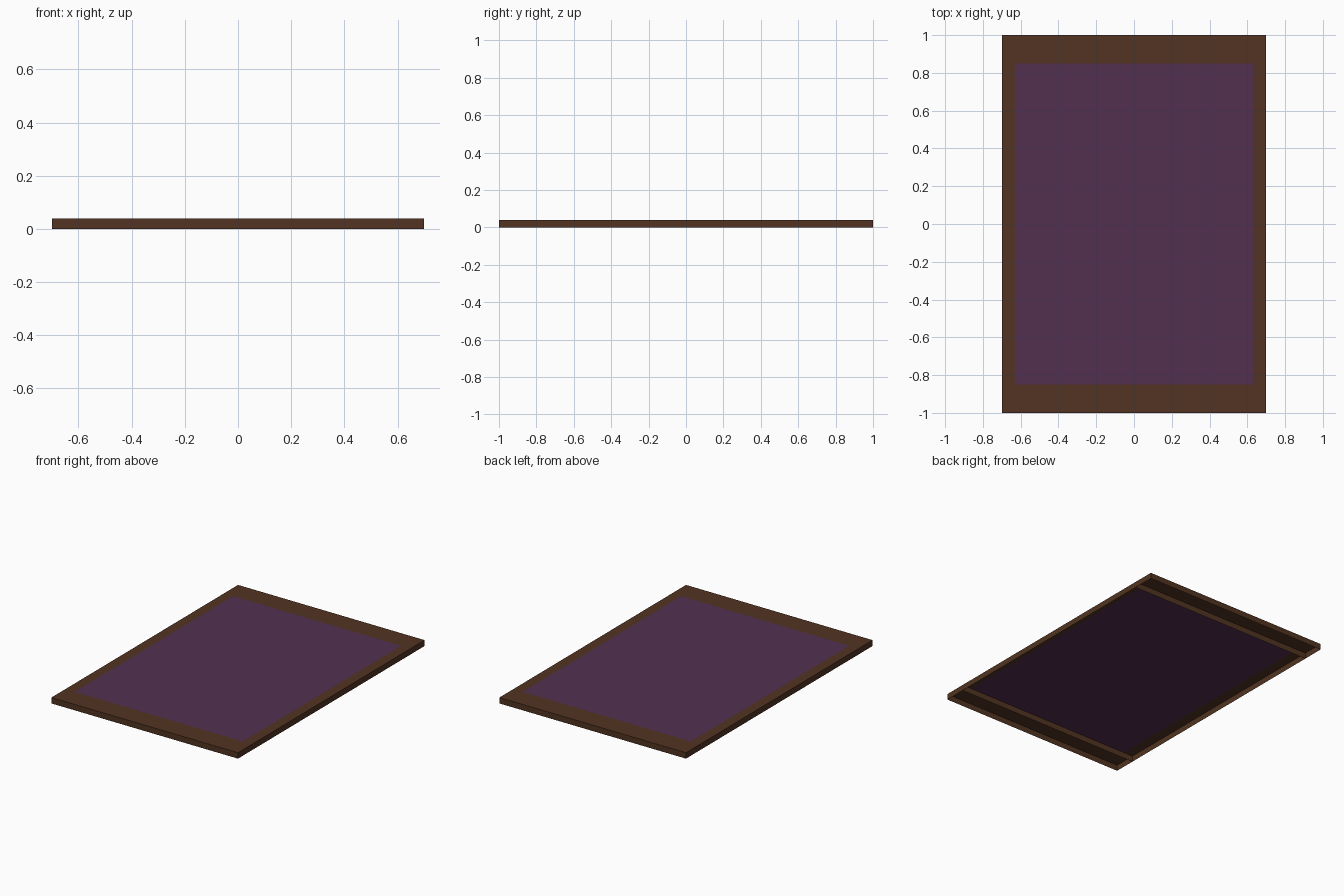
import bpy
import bmesh

if "Cube" in bpy.data.objects:
    bpy.data.objects.remove(bpy.data.objects["Cube"])

W, L, H = 0.70, 1.00, 0.04      # half width, half length, height
PW, PL = 0.63, 0.85             # half size of the coloured panel


def material(name, rgb):
    m = bpy.data.materials.new(name)
    m.diffuse_color = (*rgb, 1.0)
    m.use_nodes = True
    m.node_tree.nodes["Principled BSDF"].inputs["Base Color"].default_value = m.diffuse_color
    return m


def add_object(name, quads, mat):
    bm = bmesh.new()
    for q in quads:
        bm.faces.new([bm.verts.new(p) for p in q])
    bmesh.ops.remove_doubles(bm, verts=bm.verts[:], dist=1e-5)
    me = bpy.data.meshes.new(name)
    bm.to_mesh(me)
    bm.free()
    me.materials.append(mat)
    ob = bpy.data.objects.new(name, me)
    bpy.context.collection.objects.link(ob)


def flat(x0, x1, y0, y1):
    return [(x0, y0, H), (x1, y0, H), (x1, y1, H), (x0, y1, H)]


def wall(x0, y0, x1, y1):
    return [(x0, y0, 0), (x1, y1, 0), (x1, y1, H), (x0, y0, H)]


brown = material("dark brown", (0.084, 0.034, 0.016))
purple = material("dark purple", (0.084, 0.030, 0.080))

# Purple centre panel, flush with the border
add_object("centre_panel", [flat(-PW, PW, -PL, PL)], purple)

# Brown border on top
add_object("top_border", [
    flat(-W, W, -L, -PL), flat(-W, W, PL, L),
    flat(-W, -PW, -PL, PL), flat(PW, W, -PL, PL)], brown)

# Thin outer rim, open underneath
add_object("outer_rim", [
    wall(-W, -L, W, -L), wall(W, -L, W, L),
    wall(W, L, -W, L), wall(-W, L, -W, -L)], brown)

# Cross ribs under the ends of the panel
add_object("front_rib", [wall(-W, -PL, W, -PL)], brown)
add_object("back_rib", [wall(W, PL, -W, PL)], brown)
